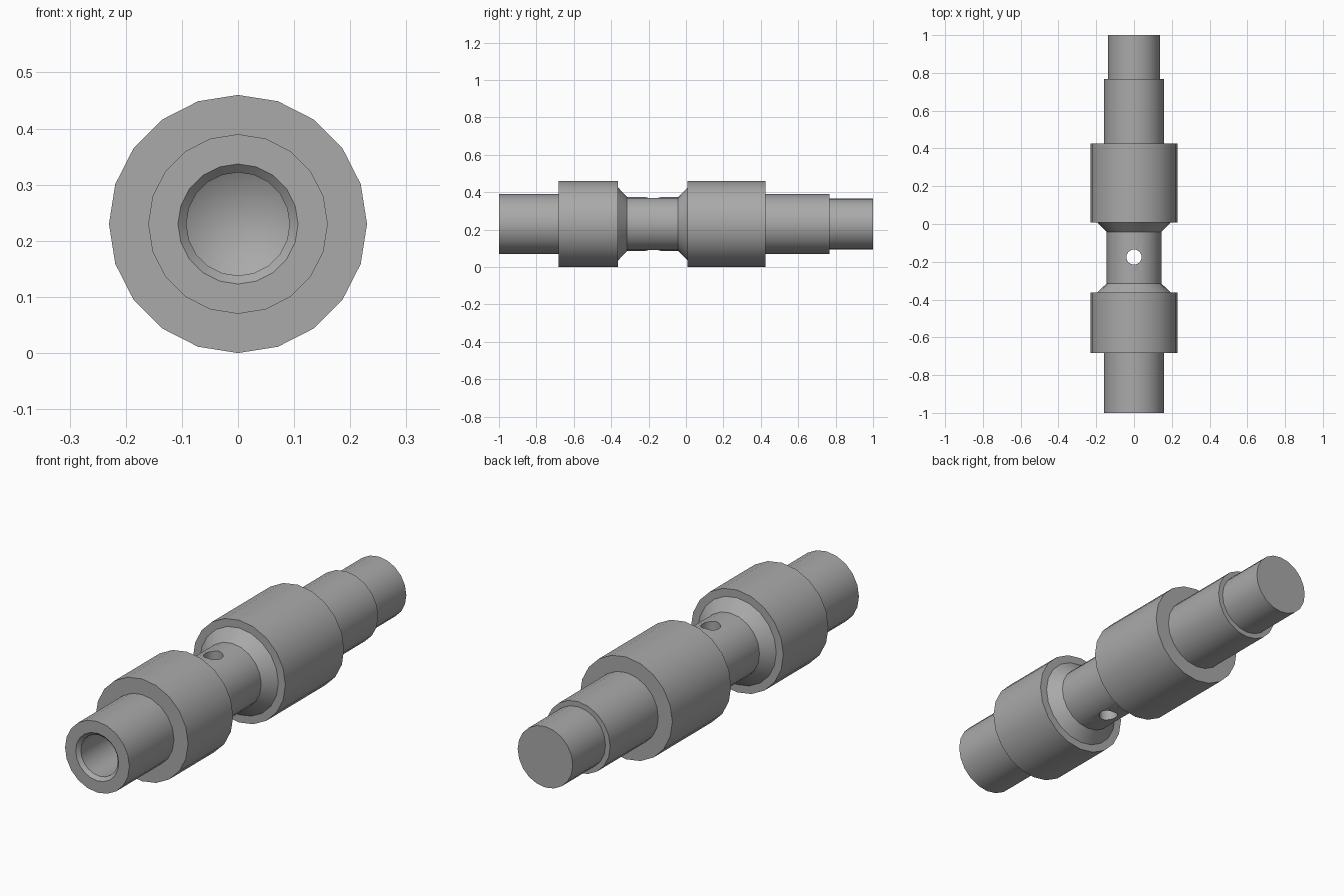
import bpy, bmesh, math

if "Cube" in bpy.data.objects:
    bpy.data.objects.remove(bpy.data.objects["Cube"], do_unlink=True)

AXIS_Z = 0.23
SIDES = 20

# Plain steel
steel = bpy.data.materials.new("grey_steel")
steel.use_nodes = True
colour = (0.4, 0.4, 0.4, 1)
steel.diffuse_color = colour
steel.node_tree.nodes["Principled BSDF"].inputs["Base Color"].default_value = colour


def lathe(name, profile):
    """Turn (radius, y) points around the shaft axis."""
    bm = bmesh.new()
    verts = [bm.verts.new((0, y, AXIS_Z + r)) for r, y in profile]
    edges = [bm.edges.new(pair) for pair in zip(verts, verts[1:])]
    bmesh.ops.spin(bm, geom=verts + edges, cent=(0, 0, AXIS_Z), axis=(0, 1, 0),
                   angle=math.tau, steps=SIDES, use_duplicate=False)
    bmesh.ops.remove_doubles(bm, verts=bm.verts, dist=0.0005)
    bmesh.ops.recalc_face_normals(bm, faces=bm.faces)
    mesh = bpy.data.meshes.new(name)
    bm.to_mesh(mesh)
    bm.free()
    mesh.materials.append(steel)
    obj = bpy.data.objects.new(name, mesh)
    bpy.context.collection.objects.link(obj)
    return obj


# Blind bore with drill-point end and chamfered mouth
bore = [(0, -0.05), (0.092, -0.105), (0.092, -0.985), (0.107, -1)]
# Stepped outside: front journal, collar, waisted neck, collar, rear journals
outside = [(0.16, -1), (0.16, -0.683), (0.23, -0.683), (0.23, -0.363),
           (0.195, -0.363), (0.145, -0.315), (0.145, -0.042), (0.195, 0.008),
           (0.23, 0.008), (0.23, 0.425), (0.16, 0.425), (0.16, 0.767),
           (0.137, 0.767), (0.137, 1), (0, 1)]
shaft = lathe("stepped_shaft", bore + outside)

# Cross hole drilled through the neck
bpy.ops.mesh.primitive_cylinder_add(vertices=24, radius=0.04, depth=0.6,
                                    location=(0, -0.175, AXIS_Z))
drill = bpy.context.object
drill.name = "cross_hole_cutter"
drill.data.materials.append(steel)

cut = shaft.modifiers.new("cross_hole", 'BOOLEAN')
cut.operation = 'DIFFERENCE'
cut.solver = 'EXACT'
cut.object = drill
bpy.ops.object.select_all(action='DESELECT')
shaft.select_set(True)
bpy.context.view_layer.objects.active = shaft
bpy.ops.object.modifier_apply(modifier=cut.name)
bpy.data.objects.remove(drill, do_unlink=True)
bpy.ops.object.shade_smooth_by_angle(angle=math.radians(30))
